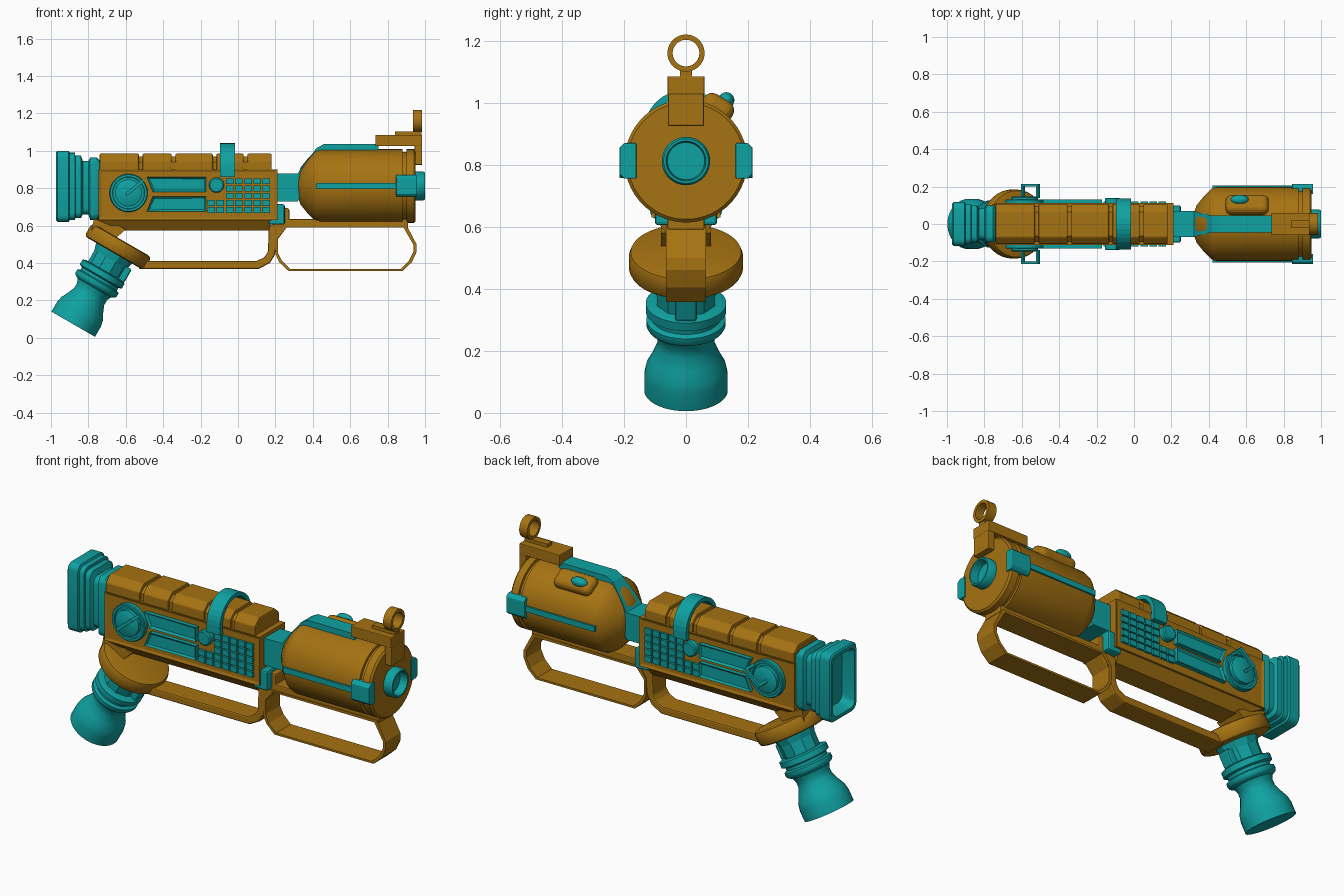
import bpy, bmesh, math
from mathutils import Vector, Matrix


def material(name, rgb):
    m = bpy.data.materials.new(name)
    m.diffuse_color = (*rgb, 1)
    return m


BROWN = material("brown", (0.38, 0.17, 0.006))
TEAL = material("teal", (0.005, 0.36, 0.36))


def finish(name, bm, mat, smooth=False, bevel=0):
    bmesh.ops.remove_doubles(bm, verts=bm.verts, dist=1e-5)
    bmesh.ops.recalc_face_normals(bm, faces=bm.faces)
    me = bpy.data.meshes.new(name)
    bm.to_mesh(me)
    bm.free()
    me.materials.append(mat)
    if smooth:
        me.shade_smooth()
        me.set_sharp_from_angle(angle=math.radians(35))
    ob = bpy.data.objects.new(name, me)
    bpy.context.collection.objects.link(ob)
    if bevel:
        b = ob.modifiers.new("bevel", 'BEVEL')
        b.width, b.segments, b.limit_method = bevel, 2, 'ANGLE'
    return ob


def loft(name, rings, mat, caps=True, smooth=False, bevel=0, inset=None):
    """Skin a list of equal-length point rings; inset=(axis, width, depth)."""
    bm = bmesh.new()
    rows = [[bm.verts.new(p) for p in r] for r in rings]
    n = len(rows[0])
    for a, b in zip(rows, rows[1:]):
        for i in range(n):
            j = (i + 1) % n
            bm.faces.new((a[i], a[j], b[j], b[i]))
    if caps:
        bm.faces.new(rows[0])
        bm.faces.new(rows[-1])
    if inset:
        bmesh.ops.recalc_face_normals(bm, faces=bm.faces)
        sides = [f for f in bm.faces if abs(f.normal[inset[0]]) > 0.9]
        bmesh.ops.inset_individual(bm, faces=sides, thickness=inset[1], depth=inset[2])
    return finish(name, bm, mat, smooth, bevel)


def prism(name, pts, t0, t1, mat, axis='y', **kw):
    place = (lambda a, b, t: (a, t, b)) if axis == 'y' else (lambda a, b, t: (t, a, b))
    return loft(name, [[place(a, b, t) for a, b in pts] for t in (t0, t1)], mat, **kw)


def box(name, x, y, z, mat, **kw):
    pts = [(x[0], z[0]), (x[1], z[0]), (x[1], z[1]), (x[0], z[1])]
    return prism(name, pts, y[0], y[1], mat, **kw)


def lathe(name, profile, mat, origin, direction, n=40, smooth=True, closed=False):
    d = Vector(direction).normalized()
    q, o = d.to_track_quat('Z', 'Y'), Vector(origin)
    rings = []
    for t, r in profile:
        angles = [2 * math.pi * (i + 0.5) / n for i in range(n)]
        rings.append([o + q @ Vector((max(r, 1e-3) * math.cos(a), max(r, 1e-3) * math.sin(a), t))
                      for a in angles])
    return loft(name, rings, mat, caps=not closed, smooth=smooth)


def round_rect(x, hy, z0, z1, r):
    pts = []
    for k, (sy, zc) in enumerate(((1, z1 - r), (-1, z1 - r), (-1, z0 + r), (1, z0 + r))):
        for i in range(5):
            a = math.pi / 2 * (k + i / 4)
            pts.append((x, sy * (hy - r) + r * math.cos(a), zc + r * math.sin(a)))
    return pts


# receiver with recessed side panels, and its tapered keel
box("receiver", (-0.745, 0.21), (-0.112, 0.112), (0.63, 0.9), BROWN, inset=(1, 0.02, -0.006))
rect = lambda x0, x1, h, z: [(x0, -h, z), (x1, -h, z), (x1, h, z), (x0, h, z)]
loft("keel", [rect(-0.76, 0.18, 0.105, 0.635), rect(-0.62, 0.165, 0.06, 0.573)], BROWN)

# segmented top ridge
ridge = [(-0.107, 0.89), (0.107, 0.89), (0.107, 0.95), (0.07, 0.985), (-0.07, 0.985), (-0.107, 0.95)]
for x0, x1 in ((-0.74, -0.53), (-0.51, -0.355), (-0.335, -0.135), (-0.115, 0.03), (0.05, 0.18)):
    prism("ridge_segment", ridge, x0, x1, BROWN, axis='x', bevel=0.006)
prism("ridge_core", [(y * 0.9, 0.89 + (z - 0.89) * 0.85) for y, z in ridge], -0.73, 0.17, BROWN, axis='x')

# arched strap over the ridge
arc = [math.pi * i / 16 for i in range(17)]
strap = [(0.137, 0.86)] + [(0.137 * math.cos(a), 0.905 + 0.137 * math.sin(a)) for a in arc] + [(-0.137, 0.86)]
strap += [(-0.112, 0.86)] + [(-0.115 * math.cos(a), 0.905 + 0.115 * math.sin(a)) for a in arc] + [(0.112, 0.86)]
prism("strap", strap, -0.097, -0.015, TEAL, axis='x')

# stepped rear cup, hollow at the back
cup = [(-0.73, 0.09, 0.66, 0.94), (-0.755, 0.10, 0.63, 0.965), (-0.79, 0.10, 0.63, 0.965),
       (-0.80, 0.085, 0.66, 0.945), (-0.83, 0.085, 0.66, 0.945), (-0.84, 0.10, 0.64, 0.975),
       (-0.87, 0.10, 0.64, 0.975), (-0.872, 0.108, 0.63, 0.99), (-0.90, 0.108, 0.63, 0.99),
       (-0.905, 0.117, 0.62, 1.0), (-0.965, 0.117, 0.62, 1.0), (-0.972, 0.11, 0.628, 0.993),
       (-0.972, 0.095, 0.645, 0.975), (-0.90, 0.085, 0.66, 0.96)]
loft("rear_cup", [round_rect(*c, 0.035) for c in cup], TEAL, smooth=True)

# neck rising into the spine over the barrel
spine = [(0.2, 0.07, 0.73, 0.88), (0.32, 0.07, 0.73, 0.88), (0.35, 0.06, 0.8, 0.925),
         (0.42, 0.045, 0.94, 1.015), (0.46, 0.045, 0.97, 1.037), (0.75, 0.045, 0.98, 1.037)]
loft("neck_spine", [[(x, -h, a), (x, h, a), (x, h, b), (x, -h, b)] for x, h, a, b in spine], TEAL)
box("neck_bracket", (0.165, 0.25), (-0.1, 0.1), (0.605, 0.715), TEAL, bevel=0.01)

# barrel and muzzle
C, X = (0, 0, 0.812), (1, 0, 0)
lathe("barrel", [(0.32, 0.06), (0.335, 0.1), (0.375, 0.15), (0.415, 0.19), (0.44, 0.198), (0.88, 0.198),
                 (0.88, 0.183), (0.9, 0.183), (0.9, 0.198), (0.94, 0.198), (0.95, 0.188)], BROWN, C, X, 48)
lathe("muzzle", [(0.94, 0.078), (0.99, 0.078), (1.0, 0.072), (1.0, 0.064), (0.955, 0.06)], TEAL, C, X)

# front sight
box("sight_base", (0.735, 0.985), (-0.06, 0.06), (1.025, 1.085), BROWN, bevel=0.004)
box("sight_front_plate", (0.945, 0.985), (-0.058, 0.058), (0.925, 1.03), BROWN, bevel=0.004)
box("sight_rail", (0.84, 0.98), (-0.02, 0.02), (1.08, 1.103), BROWN)
lathe("sight_ring", [(0.935, 0.06), (0.985, 0.06), (0.985, 0.043), (0.935, 0.043), (0.935, 0.06)],
      BROWN, (0, 0, 1.16), X, 32, closed=True)

# rounded pod on the back of the barrel with an inlay
pod = box("barrel_pod", (-0.115, 0.115), (-0.055, 0.055), (-0.05, 0.035), BROWN, bevel=0.032)
pod.modifiers[0].segments = 4
pod.matrix_world = Matrix.Translation((0.605, 0.102, 0.985)) @ Matrix.Rotation(-0.55, 4, 'X')
bm = bmesh.new()
bmesh.ops.create_uvsphere(bm, u_segments=20, v_segments=12, radius=1)
bm.transform(Matrix.Translation((0.565, 0.13, 1.008)) @ Matrix.Diagonal((0.048, 0.026, 0.026, 1)))
finish("pod_inlay", bm, TEAL, smooth=True)

# details repeated on both sides
for s in (1, -1):
    box("barrel_rail", (0.42, 0.86), (s * 0.18, s * 0.206), (0.797, 0.828), TEAL)
    clamp = [(s * 0.16, 0.755), (s * 0.2, 0.755), (s * 0.215, 0.77), (s * 0.215, 0.855),
             (s * 0.2, 0.87), (s * 0.16, 0.87)]
    prism("barrel_clamp", clamp, 0.845, 0.958, TEAL, axis='x', bevel=0.004)
    # dial with its hoop handle
    lathe("dial", [(0.1, 0.102), (0.128, 0.102), (0.132, 0.098), (0.132, 0.086), (0.122, 0.084),
                   (0.122, 0.072), (0.142, 0.072), (0.146, 0.066)], TEAL, (-0.585, 0, 0.775), (0, s, 0))
    for x0, x1, y0, y1 in ((-0.06, 0.06, 0.2, 0.215), (-0.06, -0.045, 0.14, 0.21), (0.045, 0.06, 0.14, 0.21)):
        h = box("dial_handle", (x0, x1), (s * y0, s * y1), (-0.009, 0.009), TEAL)
        h.matrix_world = Matrix.Translation((-0.553, 0, 0.803)) @ Matrix.Rotation(math.radians(-40), 4, 'Y')
    # slanted slots
    for z0, z1, a, b in ((0.78, 0.86, -0.455, -0.487), (0.677, 0.757, -0.487, -0.455)):
        prism("side_slot", [(a, z0), (-0.17, z0), (-0.17, z1), (b, z1)], s * 0.1, s * 0.13, TEAL,
              inset=(1, 0.014, -0.01))
    lathe("side_knob", [(0.1, 0.041), (0.135, 0.041), (0.14, 0.034)], TEAL, (-0.115, 0, 0.817), (0, s, 0), 24)
    # key grid, short in its first columns
    for c in range(7):
        for r in range(5 if c > 1 else 2):
            x, z = -0.163 + c * 0.0492, 0.668 + r * 0.0385
            box("grid_key", (x, x + 0.04), (s * 0.1, s * 0.119), (z, z + 0.031), TEAL)

# lower hand bar curving up to the neck
bar = [(0.24, 0.7), (0.275, 0.69), (0.275, 0.61), (0.215, 0.53), (0.195, 0.44), (0.17, 0.4), (0.11, 0.368),
       (-0.53, 0.368), (-0.53, 0.412), (0.1, 0.412), (0.14, 0.43), (0.16, 0.46), (0.165, 0.6), (0.24, 0.62)]
prism("hand_bar", bar, -0.06, 0.06, BROWN, bevel=0.008)

# front loop under the barrel
outer = [(0.24, 0.6), (0.2, 0.54), (0.2, 0.45), (0.22, 0.405), (0.27, 0.358), (0.88, 0.358), (0.93, 0.405),
         (0.955, 0.46), (0.955, 0.5), (0.9, 0.605)]
inner = [(0.26, 0.59), (0.214, 0.535), (0.214, 0.455), (0.235, 0.412), (0.28, 0.369), (0.87, 0.369),
         (0.914, 0.412), (0.938, 0.462), (0.938, 0.497), (0.885, 0.59)]
loft("front_loop", [[(x, y, z) for x, z in p] for p, y in
     ((outer, -0.065), (outer, 0.065), (inner, 0.065), (inner, -0.065), (outer, -0.065))], BROWN, caps=False)
box("loop_mount", (0.25, 0.91), (-0.06, 0.06), (0.59, 0.635), BROWN, bevel=0.006)

# tilted grip with collar disc, rings and trigger
base, axis = (-0.881, 0, 0.073), (0.5, 0, 0.866)
lathe("grip_bulb", [(0, 0.135), (0.06, 0.135), (0.095, 0.128), (0.13, 0.11), (0.17, 0.093), (0.2, 0.092),
                    (0.225, 0.103), (0.235, 0.122), (0.245, 0.128), (0.265, 0.128), (0.272, 0.112),
                    (0.288, 0.112), (0.295, 0.13), (0.325, 0.13), (0.332, 0.11)], TEAL, base, axis)
lathe("grip_shaft", [(0.32, 0.098), (0.4, 0.1), (0.45, 0.115)], TEAL, base, axis, 10, smooth=False)
lathe("grip_collar", [(0.438, 0.165), (0.443, 0.178), (0.455, 0.184), (0.5, 0.184), (0.515, 0.178),
                      (0.52, 0.16)], BROWN, base, axis, 48)
trigger = box("trigger", (0.06, 0.125), (-0.035, 0.035), (0.325, 0.41), TEAL, bevel=0.01)
trigger.matrix_world = Matrix.Translation(base) @ Matrix.Rotation(math.radians(30), 4, 'Y')
prism("collar_mount", [(-0.785, 0.57), (-0.68, 0.51), (-0.6, 0.58), (-0.72, 0.64), (-0.77, 0.635)],
      -0.08, 0.08, BROWN)
